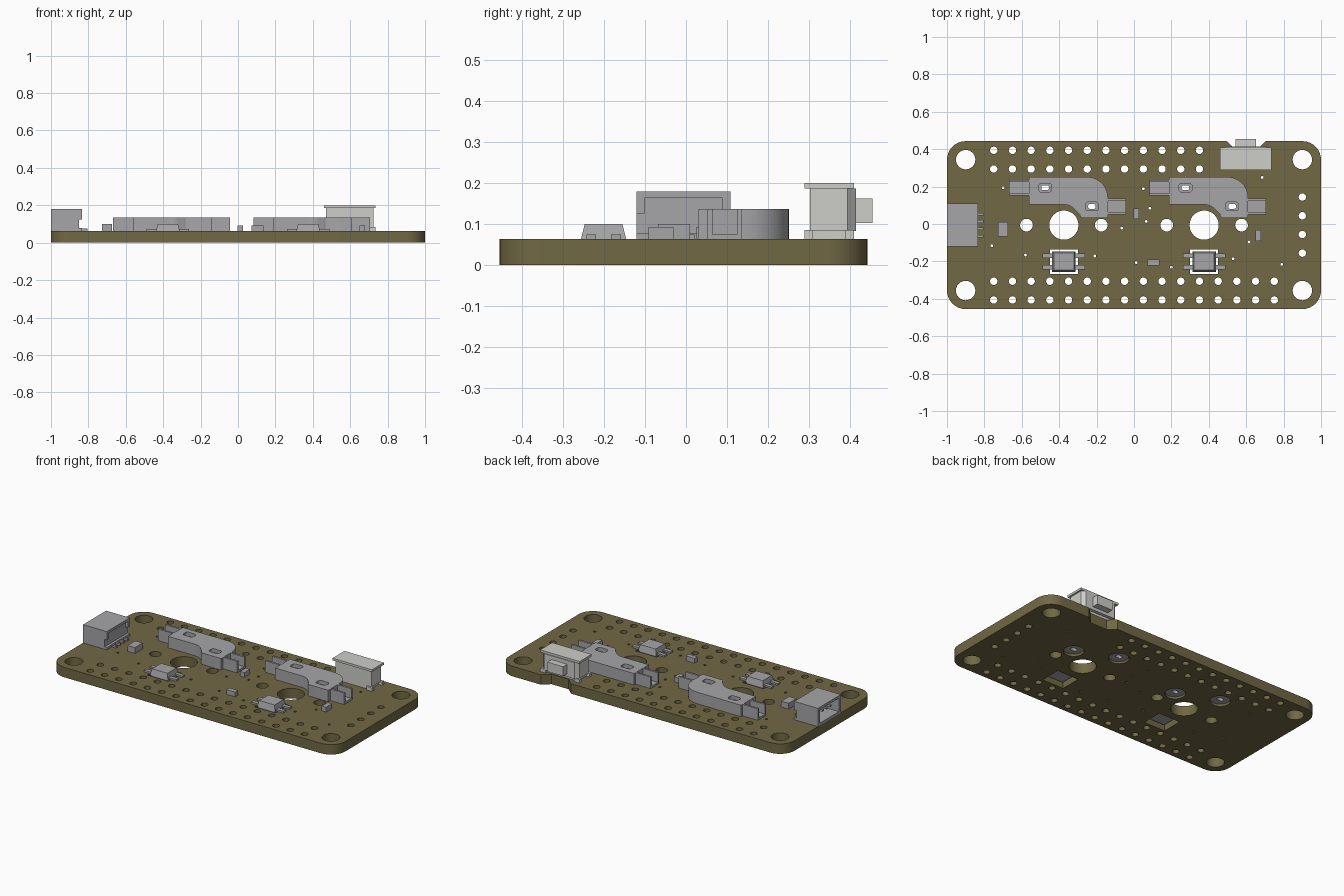
import bpy, bmesh, math
from math import pi

if "Cube" in bpy.data.objects:
    bpy.data.objects.remove(bpy.data.objects["Cube"], do_unlink=True)

SHIFT = -0.006      # board centre along y
TOP = 0.063         # upper surface of the board
PITCH = 0.1


def material(name, rgb):
    m = bpy.data.materials.new(name)
    m.use_nodes = True
    m.diffuse_color = (*rgb, 1)
    m.node_tree.nodes["Principled BSDF"].inputs["Base Color"].default_value = (*rgb, 1)
    return m


olive = material("olive board", (0.165, 0.140, 0.058))
grey = material("component grey", (0.38, 0.38, 0.40))
pale = material("pale switch grey", (0.61, 0.61, 0.58))


def finish(name, mesh, mat, smooth=True):
    mesh.materials.clear()
    mesh.materials.append(mat)
    if smooth:
        mesh.shade_smooth()
        mesh.set_sharp_from_angle(angle=math.radians(30))
    obj = bpy.data.objects.new(name, mesh)
    bpy.context.collection.objects.link(obj)
    return obj


def arc(cx, cy, r, start, end, n=8):
    return [(cx + r * math.cos(start + (end - start) * i / n),
             cy + r * math.sin(start + (end - start) * i / n)) for i in range(n + 1)]


def circle(cx, cy, r, n=24):
    return arc(cx, cy, r, 0, 2 * pi, n)[:-1]


def rounded(cx, cy, w, h, r):
    pts = []
    for k, (sx, sy) in enumerate([(1, 1), (-1, 1), (-1, -1), (1, -1)]):
        pts += arc(cx + sx * (w / 2 - r), cy + sy * (h / 2 - r), r, k * pi / 2, (k + 1) * pi / 2)
    return pts


def rect(cx, cy, w, h):
    return [(cx + sx * w / 2, cy + sy * h / 2) for sx, sy in [(1, 1), (-1, 1), (-1, -1), (1, -1)]]


def plate(name, loops, z0, z1, mat):
    """Extrude an outline, with further loops as holes."""
    curve = bpy.data.curves.new(name, "CURVE")
    curve.dimensions = "2D"
    curve.fill_mode = "BOTH"
    curve.extrude = (z1 - z0) / 2
    for loop in loops:
        s = curve.splines.new("POLY")
        s.points.add(len(loop) - 1)
        for p, (x, y) in zip(s.points, loop):
            p.co = (x, y + SHIFT, 0, 1)
        s.use_cyclic_u = True
    helper = bpy.data.objects.new(name + " helper", curve)
    bpy.context.collection.objects.link(helper)
    graph = bpy.context.evaluated_depsgraph_get()
    mesh = bpy.data.meshes.new_from_object(helper.evaluated_get(graph))
    bpy.data.objects.remove(helper, do_unlink=True)
    bpy.data.curves.remove(curve)
    bm = bmesh.new()
    bm.from_mesh(mesh)
    bmesh.ops.translate(bm, verts=bm.verts, vec=(0, 0, (z0 + z1) / 2))
    bmesh.ops.remove_doubles(bm, verts=bm.verts, dist=1e-5)
    bmesh.ops.recalc_face_normals(bm, faces=bm.faces)
    bm.to_mesh(mesh)
    bm.free()
    return finish(name, mesh, mat)


def box(name, x0, x1, y0, y1, z0, z1, mat, taper=0):
    """Box whose top is drawn in by taper on every side."""
    bm = bmesh.new()
    bmesh.ops.create_cube(bm, size=1)
    for v in bm.verts:
        inset = taper if v.co.z > 0 else 0
        v.co.x, v.co.y, v.co.z = (
            x1 - inset if v.co.x > 0 else x0 + inset,
            (y1 - inset if v.co.y > 0 else y0 + inset) + SHIFT,
            z1 if v.co.z > 0 else z0)
    mesh = bpy.data.meshes.new(name)
    bm.to_mesh(mesh)
    bm.free()
    return finish(name, mesh, mat, smooth=False)


# Board outline: rounded corners and a flared notch at the slide switch
outline = rounded(0, 0, 2, 0.898, 0.1)
notch = [(0.705, 0.449), (0.66, 0.408), (0.54, 0.408), (0.495, 0.449)]
outline = outline[:9] + notch + outline[9:]
loops = [outline]

# Mounting holes, pin rows and the side column
loops += [circle(sx * 0.9, sy * 0.35, 0.052) for sx in (-1, 1) for sy in (-1, 1)]
for y, count in ((0.4, 12), (0.3, 12), (-0.3, 16), (-0.4, 16)):
    loops += [circle(-0.75 + PITCH * i, y, 0.02, 16) for i in range(count)]
loops += [circle(0.9, -0.15 + PITCH * i, 0.02, 16) for i in range(4)]

# Key positions: centre post, side posts, socket barrels and light windows
KEYS = (-0.375, 0.375)
PINS = ((-0.1, 0.2), (0.15, 0.1))
LIGHT_Y = -0.195
for kx in KEYS:
    loops.append(circle(kx, 0, 0.078, 32))
    loops += [circle(kx + s * 0.2, 0, 0.034) for s in (-1, 1)]
    loops += [circle(kx + px, py, 0.059) for px, py in PINS]
    loops.append(rect(kx, LIGHT_Y, 0.15, 0.132))

# Small vias
vias = [(-0.7, 0.2), (-0.76, -0.11), (-0.58, -0.16), (-0.21, -0.165), (-0.065, -0.016),
        (0.05, 0.195), (0.085, 0.09), (0.065, 0.02), (0.685, 0.255), (0.615, -0.09),
        (0.53, -0.18), (0.79, -0.21), (0.2, -0.225), (0.012, -0.2)]
loops += [circle(x, y, 0.008, 8) for x, y in vias]
plate("board", loops, 0, TOP, olive)

# Key sockets and lights
SOCKET_TOP = 0.136
for side, kx in zip(("left_hand", "right_hand"), KEYS):
    body = [(-0.187, 0.11), (-0.187, 0.257)]
    body += arc(0.125, 0.147, 0.11, pi / 2, 0, 12)
    body += [(0.235, 0.037), (0.105, 0.037)]
    body += arc(0.105, 0.057, 0.02, 1.5 * pi, pi, 4)
    body += arc(0.0, 0.03, 0.08, 0.2 * pi, pi / 2, 8)
    body = [(kx + x, y) for x, y in body]
    slots = [rounded(kx + px, py, 0.04, 0.026, 0.01) for px, py in PINS]
    wells = [rounded(kx + px, py, 0.07, 0.046, 0.015) for px, py in PINS]
    plate(side + "_socket_base", [body] + slots, TOP, 0.112, grey)
    plate(side + "_socket_cover", [body] + wells, 0.112, SOCKET_TOP, grey)
    for (px, py), slot in zip(PINS, slots):
        plate(side + "_socket_barrel", [circle(kx + px, py, 0.056), slot], 0.012, TOP, grey)

    # U-shaped solder tabs at both ends
    for x0, x1, yc in ((-0.293, -0.187, 0.2), (0.235, 0.332, 0.1)):
        x0, x1 = x0 + kx, x1 + kx
        box(side + "_tab_floor", x0, x1, yc - 0.042, yc + 0.042, TOP, 0.075, grey)
        for s in (-1, 1):
            lo, hi = sorted((yc + s * 0.042, yc + s * 0.03))
            box(side + "_tab_wall", x0, x1, lo, hi, 0.075, SOCKET_TOP, grey)

    # Light body, lens in the window and four legs
    box(side + "_light_body", kx - 0.063, kx + 0.063, LIGHT_Y - 0.055, LIGHT_Y + 0.055,
        TOP, 0.1, grey, 0.009)
    box(side + "_light_lens", kx - 0.058, kx + 0.058, LIGHT_Y - 0.05, LIGHT_Y + 0.05,
        0.025, TOP, grey)
    for sx in (-1, 1):
        for sy in (-1, 1):
            x0, x1 = sorted((kx + sx * 0.055, kx + sx * 0.113))
            yc = LIGHT_Y + sy * 0.03
            box(side + "_light_leg", x0, x1, yc - 0.012, yc + 0.012, TOP, 0.074, grey)

# Cable connector, open towards the board edge
box("connector_floor", -1, -0.834, -0.115, 0.115, TOP, 0.078, grey)
box("connector_roof", -1, -0.834, -0.115, 0.115, 0.163, 0.179, grey)
box("connector_back", -0.88, -0.85, -0.1, 0.1, 0.078, 0.163, grey)
for s in (-1, 1):
    lo, hi = sorted((s * 0.115, s * 0.095))
    box("connector_wall", -1, -0.85, lo, hi, 0.078, 0.163, grey)
    box("connector_rear_tab", -0.85, -0.834, lo, hi, 0.125, 0.163, grey)
for i in range(4):
    yc = (i - 1.5) * 0.039
    box("connector_contact", -0.97, -0.88, yc - 0.006, yc + 0.006, 0.115, 0.127, grey)
    box("connector_lead", -0.85, -0.805, yc - 0.007, yc + 0.007, TOP, 0.075, grey)

# Slide switch: chamfered body, metal cover, feet and slider
SX = 0.597
body = [(SX - 0.127, 0.308), (SX + 0.127, 0.308), (SX + 0.127, 0.4), (SX + 0.107, 0.42),
        (SX - 0.107, 0.42), (SX - 0.127, 0.4)]
plate("switch_body", [body], 0.083, 0.186, pale)
box("switch_base", SX - 0.115, SX + 0.115, 0.308, 0.4, TOP, 0.083, pale)
box("switch_cover", SX - 0.138, SX + 0.138, 0.295, 0.415, 0.186, 0.2, pale)
for sx in (-1, 1):
    for yc in (0.305, 0.405):
        x0, x1 = sorted((SX + sx * 0.138, SX + sx * 0.1))
        box("switch_foot", x0, x1, yc - 0.01, yc + 0.01, TOP, 0.085, pale)
box("switch_slider", SX - 0.055, SX + 0.055, 0.415, 0.461, 0.102, 0.162, pale)

# Small chip parts
for cx, cy, w, d, top in ((-0.7, -0.023, 0.052, 0.078, 0.1), (0.011, 0.06, 0.03, 0.056, 0.093),
                          (0.665, -0.055, 0.03, 0.06, 0.093), (0.104, -0.2, 0.062, 0.03, 0.093)):
    box("chip_part", cx - w / 2, cx + w / 2, cy - d / 2, cy + d / 2, TOP, top, grey)
